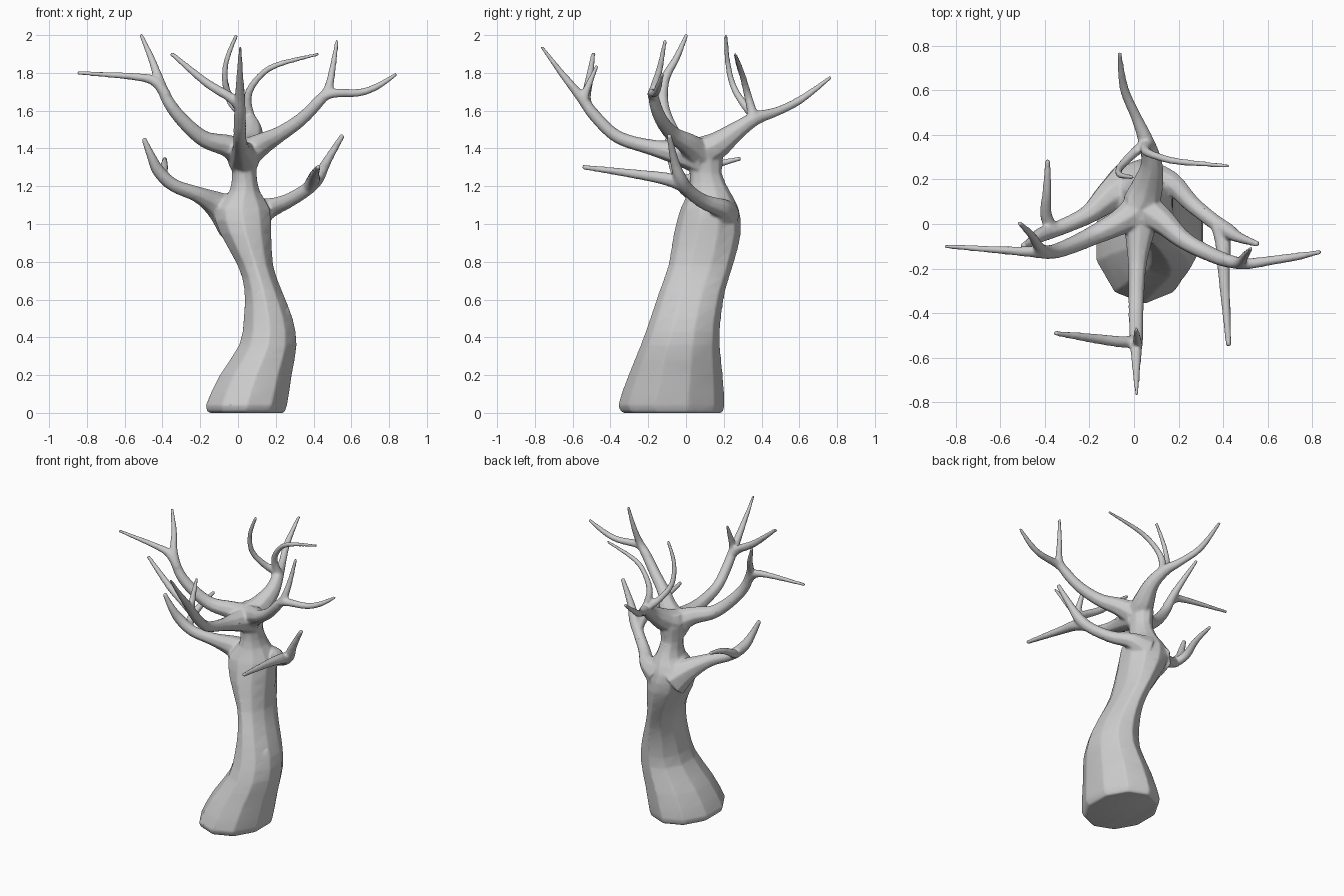
import bpy, bmesh, math
from mathutils import Vector

bm = bmesh.new()


def spline(points, steps=4):
    """Catmull-Rom through tuples of any length."""
    out = []
    p = [Vector(q) for q in points]
    for i in range(len(p) - 1):
        a, b, c, d = p[max(i - 1, 0)], p[i], p[i + 1], p[min(i + 2, len(p) - 1)]
        for s in range(steps):
            t = s / steps
            out.append(0.5 * (2 * b + (c - a) * t + (2 * a - 5 * b + 4 * c - d) * t * t
                              + (3 * b - a - 3 * c + d) * t ** 3))
    return out + [p[-1]]


def loft(rings):
    loops = [[bm.verts.new(v) for v in ring] for ring in rings]
    n = len(loops[0])
    for lo, hi in zip(loops, loops[1:]):
        for k in range(n):
            bm.faces.new((lo[k], lo[(k + 1) % n], hi[(k + 1) % n], hi[k]))
    bm.faces.new(loops[0][::-1])
    bm.faces.new(loops[-1])


def limb(*points, sides=8):
    """Tapered round branch through (x, y, z, radius) points."""
    path = spline(points)
    pos = [p.to_3d() for p in path]
    rings, u = [], None
    for i, p in enumerate(path):
        t = (pos[min(i + 1, len(pos) - 1)] - pos[max(i - 1, 0)]).normalized()
        u = t.orthogonal() if u is None else u - t * u.dot(t)
        u.normalize()
        v = t.cross(u)
        rings.append([pos[i] + p[3] * (u * math.cos(a) + v * math.sin(a))
                      for a in (2 * math.pi * k / sides for k in range(sides))])
    loft(rings)


# Trunk: height, x min, x max, y min, y max
trunk = [(0.0, -0.16, 0.25, -0.33, 0.19), (0.04, -0.18, 0.27, -0.36, 0.205),
         (0.2, -0.105, 0.293, -0.305, 0.195), (0.36, 0.0, 0.317, -0.24, 0.18),
         (0.5, 0.025, 0.295, -0.19, 0.185), (0.65, 0.03, 0.235, -0.14, 0.21),
         (0.78, -0.005, 0.19, -0.095, 0.25), (0.95, -0.10, 0.182, -0.065, 0.292),
         (1.08, -0.135, 0.175, -0.03, 0.28), (1.17, -0.05, 0.12, 0.01, 0.235),
         (1.27, -0.035, 0.10, 0.02, 0.19), (1.37, -0.045, 0.11, -0.01, 0.20),
         (1.45, -0.03, 0.09, 0.01, 0.17)]
loft([[((x0 + x1) / 2 + (x1 - x0) / 2 * math.cos(a), (y0 + y1) / 2 + (y1 - y0) / 2 * math.sin(a), z)
       for a in (2 * math.pi * (k + 0.5) / 10 for k in range(10))]
      for z, x0, x1, y0, y1 in spline(trunk, 2)])

# Lower left limb and its twig
limb((-0.02, 0.17, 1.03, .12), (-0.11, 0.12, 1.10, .075), (-0.21, 0.04, 1.155, .044), (-0.34, -0.02, 1.205, .036),
     (-0.42, -0.05, 1.28, .034), (-0.46, -0.08, 1.36, .024), (-0.50, -0.10, 1.455, .014))
limb((-0.36, -0.03, 1.21, .03), (-0.395, 0.04, 1.25, .028), (-0.39, 0.15, 1.31, .021), (-0.388, 0.29, 1.347, .012))
# Lower right limb and its twig
limb((0.08, 0.19, 1.05, .10), (0.17, 0.18, 1.085, .055), (0.26, 0.09, 1.12, .04), (0.36, 0.01, 1.18, .036),
     (0.42, -0.03, 1.24, .036), (0.47, -0.06, 1.33, .025), (0.555, -0.09, 1.472, .014))
limb((0.38, -0.01, 1.20, .036), (0.40, -0.09, 1.235, .036), (0.405, -0.25, 1.262, .026), (0.425, -0.55, 1.302, .013))
# Upper left limb
limb((0.03, 0.07, 1.37, .085), (-0.06, 0.01, 1.415, .06), (-0.18, -0.05, 1.45, .045), (-0.29, -0.10, 1.545, .038),
     (-0.37, -0.125, 1.65, .033), (-0.42, -0.11, 1.77, .026), (-0.46, -0.05, 1.88, .019), (-0.515, 0.005, 2.005, .011))
limb((-0.38, -0.13, 1.68, .03), (-0.44, -0.125, 1.755, .028), (-0.55, -0.12, 1.78, .02), (-0.85, -0.10, 1.80, .010))
# Upper right limb
limb((0.04, 0.07, 1.37, .085), (0.13, 0.01, 1.425, .06), (0.22, -0.07, 1.475, .043), (0.33, -0.13, 1.55, .036),
     (0.42, -0.165, 1.64, .032), (0.475, -0.17, 1.71, .025), (0.50, -0.14, 1.82, .018), (0.525, -0.11, 1.975, .010))
limb((0.41, -0.16, 1.64, .028), (0.49, -0.18, 1.69, .026), (0.64, -0.16, 1.695, .021),
     (0.74, -0.145, 1.73, .018), (0.84, -0.125, 1.795, .010))
# Front limb with two twigs
limb((0.03, 0.08, 1.35, .095), (0.025, -0.03, 1.375, .07), (0.015, -0.18, 1.405, .043), (0.01, -0.36, 1.46, .035),
     (0.01, -0.48, 1.57, .033), (0.01, -0.555, 1.67, .028), (0.01, -0.66, 1.80, .018), (0.012, -0.765, 1.94, .009))
limb((0.01, -0.52, 1.62, .03), (-0.04, -0.53, 1.67, .027), (-0.17, -0.515, 1.75, .023), (-0.355, -0.49, 1.905, .012))
limb((0.015, -0.54, 1.64, .026), (0.015, -0.53, 1.70, .022), (0.01, -0.47, 1.84, .010))
# Back limb with two curling twigs
limb((0.03, 0.09, 1.38, .085), (0.06, 0.17, 1.42, .072), (0.08, 0.27, 1.495, .05), (0.055, 0.37, 1.56, .037),
     (0.01, 0.48, 1.595, .025), (-0.045, 0.61, 1.66, .021), (-0.065, 0.77, 1.78, .010))
limb((0.06, 0.37, 1.565, .028), (-0.01, 0.31, 1.63, .022), (-0.065, 0.25, 1.73, .018),
     (-0.062, 0.22, 1.86, .015), (-0.008, 0.21, 2.0, .011))
limb((0.065, 0.36, 1.56, .028), (0.05, 0.33, 1.67, .022), (0.10, 0.305, 1.765, .018),
     (0.20, 0.28, 1.84, .016), (0.43, 0.26, 1.90, .009))

bmesh.ops.recalc_face_normals(bm, faces=bm.faces)
mesh = bpy.data.meshes.new("bare_tree")
bm.to_mesh(mesh)
bm.free()
tree = bpy.data.objects.new("bare_tree", mesh)
bpy.context.collection.objects.link(tree)

# Fuse trunk and limbs into one skin with softened joints
fuse = tree.modifiers.new("fuse", 'REMESH')
fuse.mode = 'VOXEL'
fuse.voxel_size = 0.008
fuse.use_smooth_shade = True
soften = tree.modifiers.new("soften", 'SMOOTH')
soften.factor = 0.5
soften.iterations = 5
simplify = tree.modifiers.new("simplify", 'DECIMATE')
simplify.ratio = 0.2
